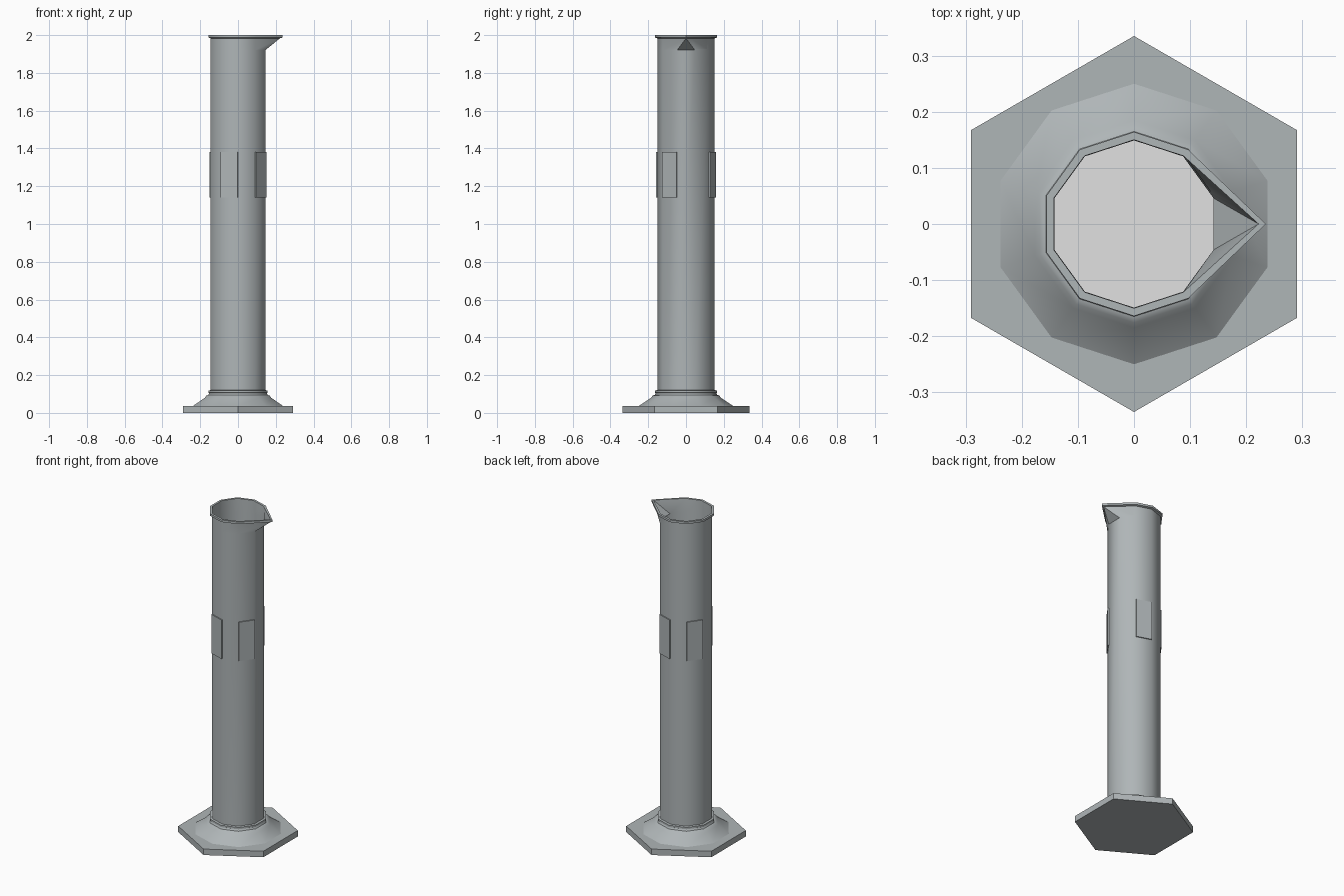
import bpy, bmesh, math
from mathutils import Vector, Matrix

if "Cube" in bpy.data.objects:
    bpy.data.objects.remove(bpy.data.objects["Cube"])


def material(name, color):
    m = bpy.data.materials.new(name)
    m.diffuse_color = (*color, 1)
    m.use_nodes = True
    m.node_tree.nodes["Principled BSDF"].inputs["Base Color"].default_value = m.diffuse_color
    return m


GREY = material("blue_grey_plastic", (0.43, 0.465, 0.475))
PALE = material("pale_grey", (0.75, 0.75, 0.75))


def finish(name, bm, mat, smooth=True):
    mesh = bpy.data.meshes.new(name)
    bm.to_mesh(mesh)
    bm.free()
    mesh.materials.append(mat)
    obj = bpy.data.objects.new(name, mesh)
    bpy.context.collection.objects.link(obj)
    if smooth:
        mesh.shade_smooth()
        mesh.set_sharp_from_angle(angle=math.radians(40))
    return obj


def ring(r, z, n=10, tip=None):
    """Polygon with a corner at +y; with tip, the two +x corners meet in a spout."""
    pts = []
    for i in range(n):
        a = math.pi / 2 + i * math.tau / n
        p = Vector((r * math.cos(a), r * math.sin(a), z))
        if tip and math.cos(a) > 0.9:
            p = Vector((tip, 0, z))
        pts.append(p)
    return pts


def loft(name, rings, mat, cap_bottom=False, cap_top=False):
    bm = bmesh.new()
    rows = [[bm.verts.new(p) for p in r] for r in rings]
    n = len(rows[0])
    for a, b in zip(rows, rows[1:]):
        for j in range(n):
            k = (j + 1) % n
            bm.faces.new((a[j], a[k], b[k], b[j]))
    if cap_bottom:
        bm.faces.new(rows[0][::-1])
    if cap_top:
        bm.faces.new(rows[-1])
    bmesh.ops.remove_doubles(bm, verts=bm.verts, dist=0.0001)
    return finish(name, bm, mat)


# Hexagonal foot
loft("foot_plate", [ring(0.335, 0, 6), ring(0.335, 0.037, 6)], GREY, True, True)

# Stepped collar holding the tube
collar = [(0.25, 0.037), (0.185, 0.08), (0.176, 0.092), (0.165, 0.095),
          (0.16, 0.105), (0.164, 0.107), (0.164, 0.118), (0.150, 0.121)]
loft("collar", [ring(r, z) for r, z in collar], GREY)

# Ten-sided tube with lip, pouring spout and inner wall
tube = [(0.152, 0.09, None), (0.152, 1.92, None), (0.152, 1.983, 0.222),
        (0.164, 1.987, 0.235), (0.164, 2.0, 0.235), (0.150, 2.0, 0.222),
        (0.149, 1.92, None), (0.149, 0.09, None)]
loft("tube", [ring(r, z, tip=t) for r, z, t in tube], GREY)

# Pale floor inside the tube
bm = bmesh.new()
bm.faces.new([bm.verts.new(p) for p in ring(0.1495, 0.1)])
finish("inner_floor", bm, PALE, False)

# Four thin label plates on the tube sides
width = 2 * 0.152 * math.sin(math.pi / 10)
apothem = 0.152 * math.cos(math.pi / 10)
for i, deg in enumerate((-108, -36, 72, 144)):
    bm = bmesh.new()
    bmesh.ops.create_cube(bm, size=1)
    bm.transform(Matrix.Rotation(math.radians(deg), 4, 'Z')
                 @ Matrix.Translation((apothem + 0.003, 0, 1.26))
                 @ Matrix.Diagonal((0.007, width, 0.24, 1)))
    finish(f"label_plate_{i + 1}", bm, GREY, False)
